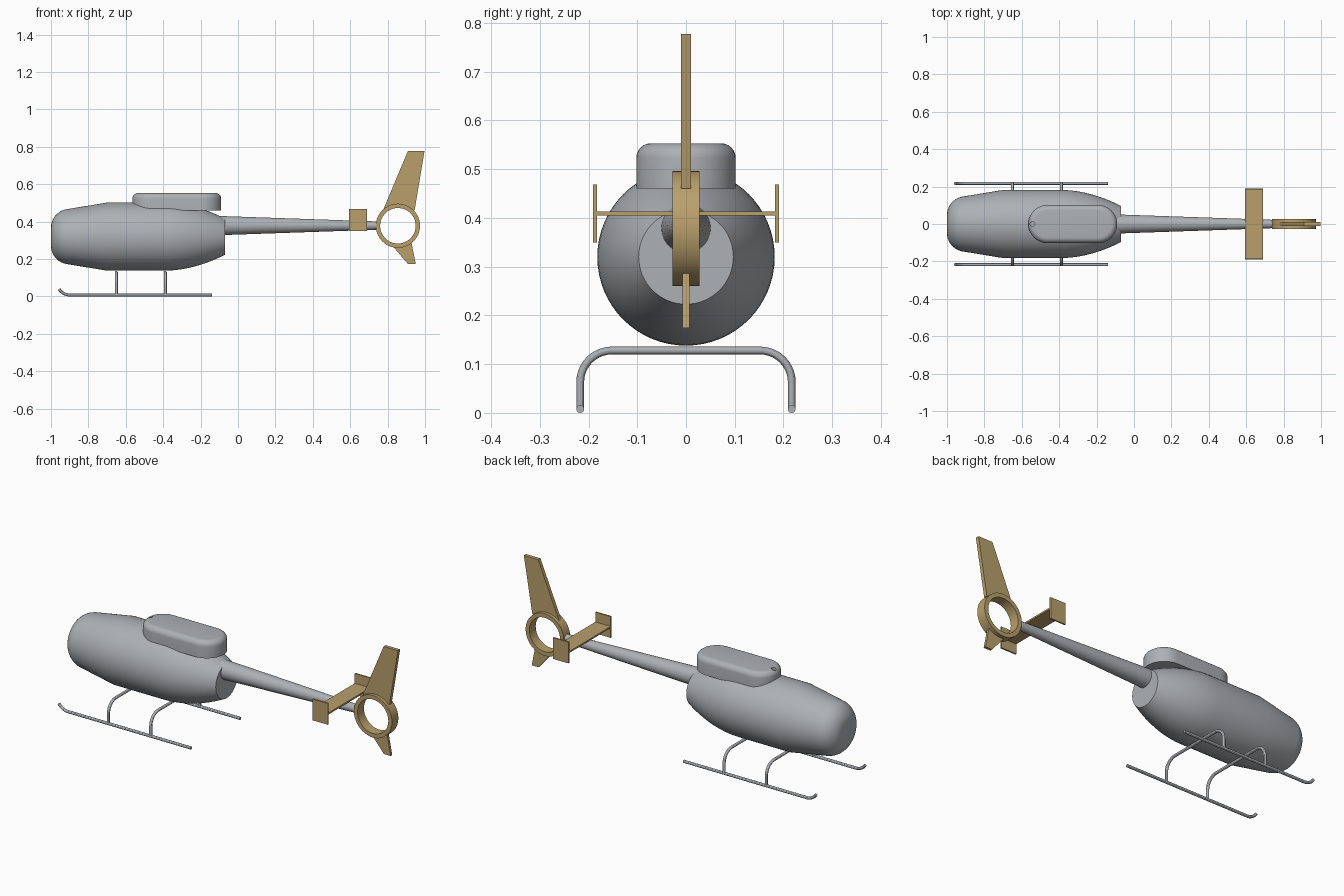
import bpy, bmesh, math
from mathutils import Matrix, Vector

cube = bpy.data.objects.get("Cube")
if cube:
    bpy.data.objects.remove(cube, do_unlink=True)


def material(name, rgb):
    m = bpy.data.materials.new(name)
    m.use_nodes = True
    m.diffuse_color = (*rgb, 1)
    m.node_tree.nodes["Principled BSDF"].inputs["Base Color"].default_value = (*rgb, 1)
    return m


GREY = material("light grey", (0.42, 0.44, 0.46))
TAN = material("tan", (0.49, 0.35, 0.15))


def finish(name, bm, mat, smooth=True):
    bmesh.ops.recalc_face_normals(bm, faces=bm.faces)
    mesh = bpy.data.meshes.new(name)
    bm.to_mesh(mesh)
    bm.free()
    ob = bpy.data.objects.new(name, mesh)
    bpy.context.collection.objects.link(ob)
    mesh.materials.append(mat)
    if smooth:
        bpy.ops.object.select_all(action="DESELECT")
        ob.select_set(True)
        bpy.context.view_layer.objects.active = ob
        bpy.ops.object.shade_smooth_by_angle(angle=math.radians(30))
    return ob


def lathe(name, profile, z, mat, sides=64, closed=False):
    """Revolve (x, radius) points about a lengthwise axis at height z."""
    bm = bmesh.new()
    rings = []
    for x, r in profile:
        angles = [math.tau * i / sides for i in range(sides)]
        rings.append([bm.verts.new((x, r * math.cos(a), z + r * math.sin(a))) for a in angles])
    for a, b in zip(rings, rings[1:]):
        for i in range(sides):
            j = (i + 1) % sides
            bm.faces.new((a[i], a[j], b[j], b[i]))
    bm.faces.new(rings[0])
    bm.faces.new(rings[-1])
    return finish(name, bm, mat)


def plate(name, outline, half, mat):
    """Flat plate from an (x, z) outline, thickened along y."""
    bm = bmesh.new()
    face = bm.faces.new([bm.verts.new((x, -half, z)) for x, z in outline])
    ext = bmesh.ops.extrude_face_region(bm, geom=[face])
    bmesh.ops.translate(bm, vec=(0, 2 * half, 0),
                        verts=[v for v in ext["geom"] if isinstance(v, bmesh.types.BMVert)])
    return finish(name, bm, mat, smooth=False)


def box(name, centre, size, mat):
    bm = bmesh.new()
    bmesh.ops.create_cube(bm, size=1, matrix=Matrix.Translation(centre) @ Matrix.Diagonal((*size, 1)))
    return finish(name, bm, mat, smooth=False)


def tube(name, path, radius, mat):
    """Round capped tube along a path, turned into a mesh."""
    curve = bpy.data.curves.new(name, "CURVE")
    curve.dimensions = "3D"
    curve.bevel_depth = radius
    curve.bevel_resolution = 4
    curve.use_fill_caps = True
    spline = curve.splines.new("POLY")
    spline.points.add(len(path) - 1)
    for p, co in zip(spline.points, path):
        p.co = (*co, 1)
    temp = bpy.data.objects.new(name, curve)
    bpy.context.collection.objects.link(temp)
    bpy.context.view_layer.update()
    graph = bpy.context.evaluated_depsgraph_get()
    bm = bmesh.new()
    bm.from_mesh(temp.evaluated_get(graph).to_mesh())
    bpy.data.objects.remove(temp, do_unlink=True)
    bpy.data.curves.remove(curve)
    bmesh.ops.remove_doubles(bm, verts=bm.verts, dist=0.0001)
    return finish(name, bm, mat)


def arc(cx, cy, r, start, end, steps=10):
    return [(cx + r * math.cos(math.radians(start + (end - start) * i / steps)),
             cy + r * math.sin(math.radians(start + (end - start) * i / steps)))
            for i in range(steps + 1)]


# Fuselage: rounded nose, straight taper, cylinder, curved tail with flat end
nose = [(x, r) for x, r in arc(-0.9, 0.048, 0.1, 180, 102)]
tail = [(-0.39 + 0.32 * t, 0.182 - 0.085 * t ** 1.9) for t in [i / 12 for i in range(13)]]
lathe("fuselage", nose + [(-0.7, 0.182)] + tail, 0.32, GREY)

# Tapered tail boom
lathe("tail_boom", [(-0.12, 0.052), (0.75, 0.022)], 0.379, GREY, 48)

# Engine housing on the roof, with rounded top rim
R, BASE, TOP = 0.102, 0.46, 0.553
outline = arc(-0.192, 0, R, -90, 90, 20) + arc(-0.463, 0, R, 90, 270, 20)
bm = bmesh.new()
floor = bm.faces.new([bm.verts.new((x, y, BASE)) for x, y in outline])
ext = bmesh.ops.extrude_face_region(bm, geom=[floor])
bmesh.ops.translate(bm, vec=(0, 0, TOP - BASE),
                    verts=[v for v in ext["geom"] if isinstance(v, bmesh.types.BMVert)])
rim = [e for e in bm.edges if all(v.co.z > TOP - 0.001 for v in e.verts)]
bmesh.ops.bevel(bm, geom=rim, offset=0.03, segments=6, profile=0.5, affect="EDGES")
housing = finish("engine_housing", bm, GREY)

# Small round opening at the front of the housing
bm = bmesh.new()
bmesh.ops.create_cone(bm, cap_ends=True, segments=24, radius1=0.013, radius2=0.013, depth=0.06,
                      matrix=Matrix.Translation((-0.543, 0, TOP)))
cutter = finish("opening_cutter", bm, GREY, smooth=False)
cutter.hide_render = True
cutter.hide_viewport = True
cut = housing.modifiers.new("opening", "BOOLEAN")
cut.operation = "DIFFERENCE"
cut.object = cutter
cut.solver = "EXACT"

# Shrouded tail ring
bm = bmesh.new()
SIDES, HALF = 64, 0.028
section = [(0.118, -HALF), (0.118, HALF), (0.095, HALF), (0.095, -HALF)]
rings = [[bm.verts.new((0.855 + r * math.cos(math.tau * i / SIDES), y,
                        0.378 + r * math.sin(math.tau * i / SIDES))) for r, y in section]
         for i in range(SIDES)]
for i in range(SIDES):
    a, b = rings[i], rings[(i + 1) % SIDES]
    for k in range(4):
        n = (k + 1) % 4
        bm.faces.new((a[k], a[n], b[n], b[k]))
finish("tail_ring", bm, TAN)

# Upper and lower fins
plate("upper_fin", [(0.775, 0.46), (0.8, 0.46), (0.855, 0.485), (0.91, 0.46), (0.944, 0.46),
                    (0.997, 0.777), (0.908, 0.777)], 0.01, TAN)
plate("lower_fin", [(0.825, 0.272), (0.908, 0.174), (0.95, 0.174), (0.928, 0.287)], 0.007, TAN)

# Horizontal stabiliser with end plates
box("stabiliser", (0.642, 0, 0.409), (0.095, 0.37, 0.009), TAN)
for side, y in (("left", -0.187), ("right", 0.187)):
    box("stabiliser_end_" + side, (0.642, y, 0.409), (0.095, 0.008, 0.119), TAN)

# Landing gear: two skids with upturned toes, two arched cross tubes
for side, s in (("left", -1), ("right", 1)):
    toe = arc(-0.9, 0.075, 0.067, 270, 212, 8)
    path = [(-0.138, s * 0.217, 0.008)] + [(x, s * 0.217, z) for x, z in toe]
    tube("skid_" + side, path, 0.008, GREY)
for name, x in (("front", -0.65), ("rear", -0.388)):
    half = [(0.217, 0.01)] + arc(0.152, 0.063, 0.065, 0, 90)
    full = half + [(-y, z) for y, z in reversed(half)]
    tube("cross_tube_" + name, [(x, y, z) for y, z in full], 0.008, GREY)
